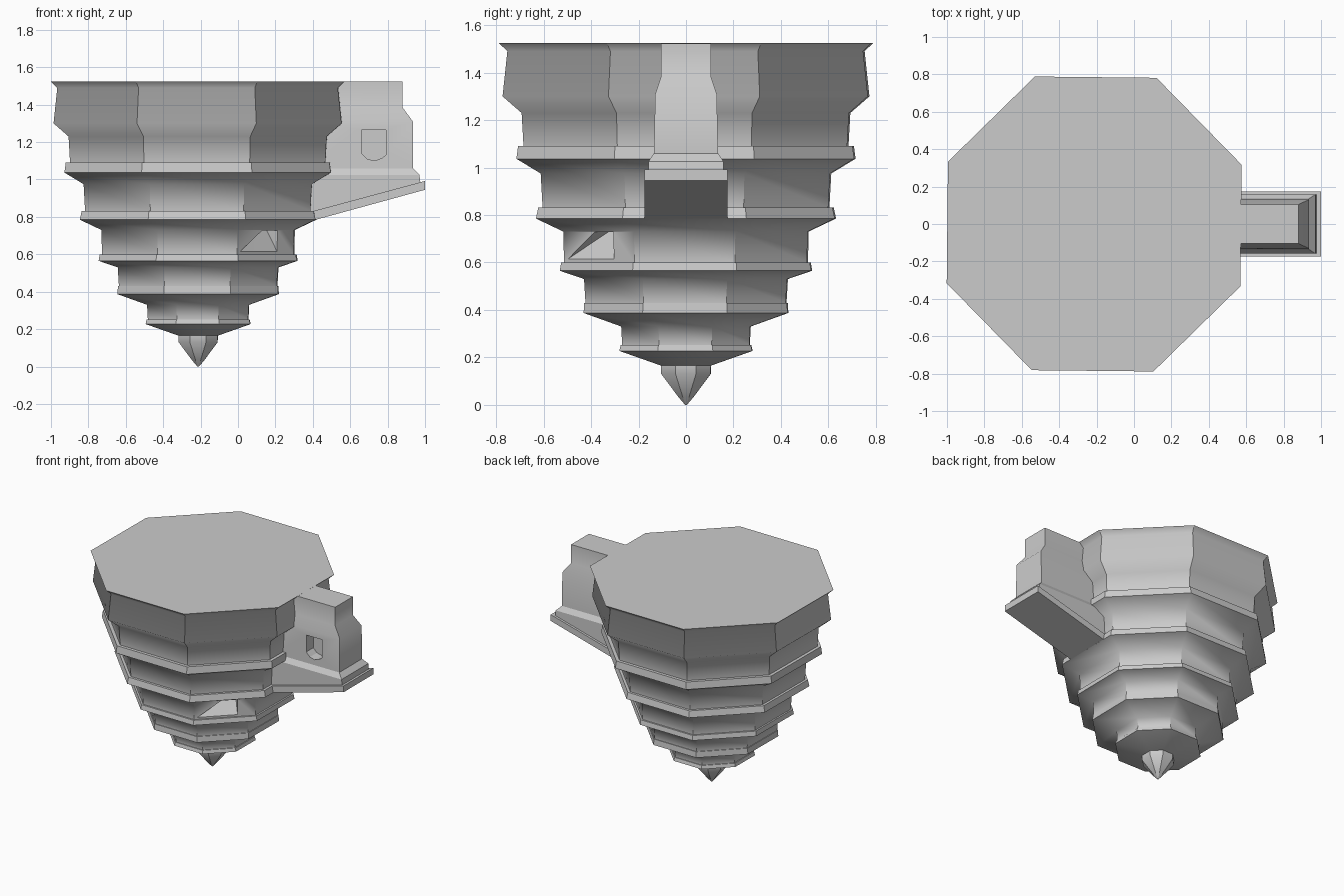
import bpy, bmesh
from math import cos, sin, radians
from mathutils import Vector

if "Cube" in bpy.data.objects:
    bpy.data.objects.remove(bpy.data.objects["Cube"])

CX = -0.213   # axis of the octagonal body


def add_object(name, bm):
    bmesh.ops.recalc_face_normals(bm, faces=bm.faces)
    mesh = bpy.data.meshes.new(name)
    bm.to_mesh(mesh)
    bm.free()
    obj = bpy.data.objects.new(name, mesh)
    bpy.context.collection.objects.link(obj)
    return obj


def loft(name, rings):
    """Skin a stack of closed rings and cap both ends."""
    bm = bmesh.new()
    loops = [[bm.verts.new(p) for p in r] for r in rings]
    n = len(rings[0])
    for a, b in zip(loops, loops[1:]):
        for i in range(n):
            bm.faces.new((a[i], a[(i + 1) % n], b[(i + 1) % n], b[i]))
    bm.faces.new(loops[0])
    bm.faces.new(loops[-1])
    return add_object(name, bm)


def hull(name, points):
    bm = bmesh.new()
    for p in points:
        bm.verts.new(p)
    bmesh.ops.convex_hull(bm, input=bm.verts)
    return add_object(name, bm)


def carve(obj, cutter):
    cutter.hide_render = True
    mod = obj.modifiers.new("recess", 'BOOLEAN')
    mod.operation = 'DIFFERENCE'
    mod.solver = 'EXACT'
    mod.object = cutter
    bpy.context.view_layer.objects.active = obj
    bpy.ops.object.modifier_apply(modifier=mod.name)
    bpy.data.objects.remove(cutter)


def shade(obj, soft_heights=()):
    """Smooth shading, sharp at corners except on the soft profile bends."""
    bm = bmesh.new()
    bm.from_mesh(obj.data)
    for f in bm.faces:
        f.smooth = True
    for e in bm.edges:
        z0, z1 = (v.co.z for v in e.verts)
        soft = abs(z0 - z1) < 1e-3 and any(abs(z0 - h) < 2e-3 for h in soft_heights)
        e.smooth = soft or e.calc_face_angle(3.0) < radians(28)
    bm.to_mesh(obj.data)
    bm.free()


def octagon(r, z):
    big = r / cos(radians(22.5))
    return [(CX + big * cos(radians(21.9 + 45 * k)),
             big * sin(radians(21.9 + 45 * k)), z) for k in range(8)]


# stepped body: (half width, height) from top to bottom
profile = [(.785, 1.525), (.75, 1.49), (.77, 1.30), (.69, 1.23), (.682, 1.09),
           (.705, 1.09), (.712, 1.037), (.61, .975), (.602, .832), (.62, .832),
           (.63, .785), (.515, .73), (.512, .60), (.524, .60), (.53, .565),
           (.428, .53), (.422, .43), (.427, .43), (.43, .387), (.272, .33),
           (.268, .252), (.274, .252), (.28, .227), (.105, .165)]
body = loft("stepped_body", [octagon(r, z) for r, z in profile])

# sloping dent in the front right facet
s = 0.5 ** 0.5


def on_facet(t, z, depth):
    return Vector((t, -.515 + t, z)) + depth * Vector((-s, s, 0))


carve(body, hull("dent_cutter", [
    on_facet(.005, .605, -.002), on_facet(.21, .61, -.002),
    on_facet(.13, .728, -.03), on_facet(.21, .728, -.03),
    on_facet(.13, .728, .08), on_facet(.21, .728, .08)]))
shade(body, (1.49, 1.30, 1.23, .975, .73, .53, .33))

# pointed tip
tip = loft("tip", [octagon(r, z) for r, z in
                   [(.105, .168), (.104, .13), (.03, .03), (.004, 0)]])
shade(tip, (.13,))


# side bracket: (inner x, inner z, outer x, outer z, half width)
def bracket_ring(x0, z0, x1, z1, w):
    return [(x0, -w, z0), (x1, -w, z1), (x1, w, z1), (x0, w, z0)]


arm = loft("bracket", [bracket_ring(*r) for r in [
    (.50, 1.523, .88, 1.523, .105), (.45, 1.385, .88, 1.385, .105),
    (.42, 1.31, .935, 1.31, .13), (.39, 1.06, .935, 1.06, .135),
    (.38, 1.025, .97, 1.025, .158), (.38, .825, .975, .985, .158)]])

# window recess on the bracket's front side
carve(arm, hull("window_cutter", [
    (x, y, z) for y in (-.2, -.05) for x, z in
    [(.66, 1.265), (.79, 1.265), (.79, 1.13), (.77, 1.115), (.73, 1.10),
     (.69, 1.11), (.66, 1.14)]]))
shade(arm, (1.385, 1.31))

# slanted plate below the bracket
plate = loft("bracket_plate", [bracket_ring(.38, .825, 1.0, .992, .175),
                               bracket_ring(.38, .775, 1.0, .945, .175)])
shade(plate)
